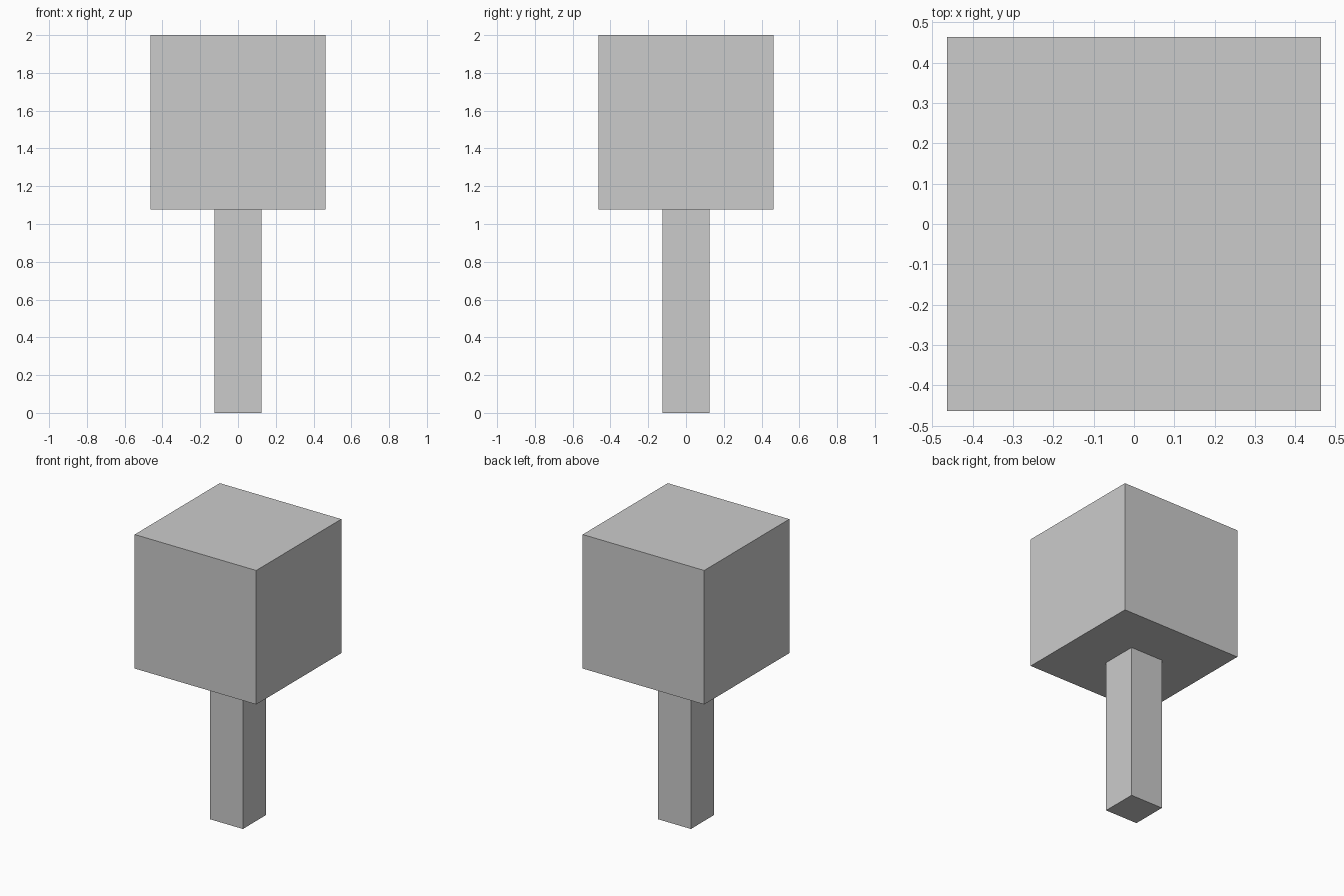
import bpy

if "Cube" in bpy.data.objects:
    bpy.data.objects.remove(bpy.data.objects["Cube"])


def box(name, width, z_min, z_max):
    """Square upright block centred on the z axis."""
    bpy.ops.mesh.primitive_cube_add(size=1, location=(0, 0, (z_min + z_max) / 2))
    obj = bpy.context.object
    obj.name = name
    obj.scale = (width, width, z_max - z_min)
    bpy.ops.object.transform_apply(location=False, rotation=False, scale=True)
    return obj


JOINT_Z = 1.077

# Slim square post
box("trunk", 0.25, 0.0, JOINT_Z)

# Large cube on top
box("crown", 0.926, JOINT_Z, 2.0)
